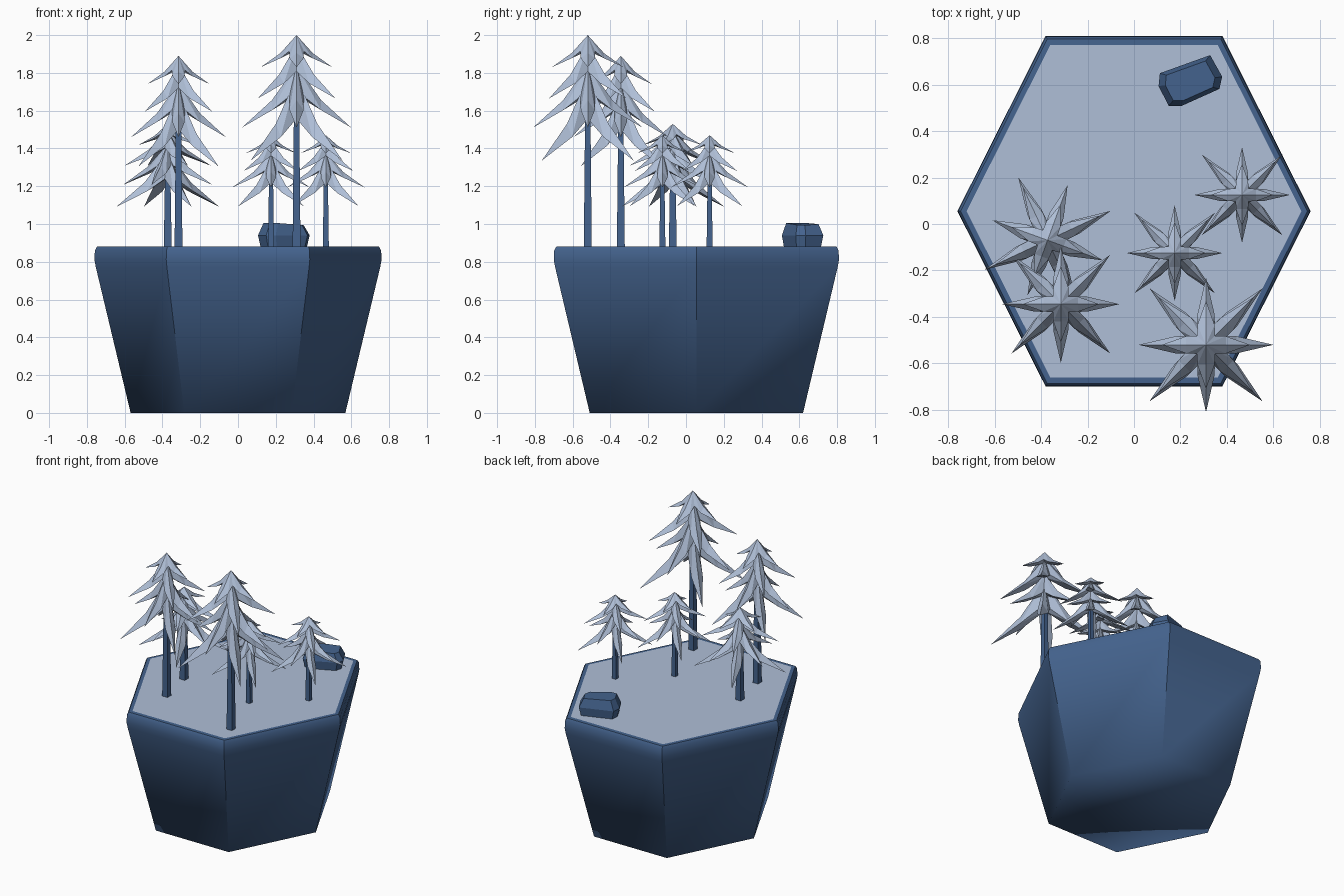
import bpy, bmesh, math
from mathutils import Vector

if "Cube" in bpy.data.objects:
    bpy.data.objects.remove(bpy.data.objects["Cube"])


def material(name, rgb):
    m = bpy.data.materials.new(name)
    m.diffuse_color = (*rgb, 1)
    m.use_nodes = True
    m.node_tree.nodes["Principled BSDF"].inputs["Base Color"].default_value = m.diffuse_color
    return m


BLUE = material("slate_blue", (0.058, 0.125, 0.27))
PALE = material("pale_frost", (0.43, 0.52, 0.68))


def finish(name, bm, *mats):
    bmesh.ops.recalc_face_normals(bm, faces=bm.faces[:])
    me = bpy.data.meshes.new(name)
    bm.to_mesh(me)
    bm.free()
    for m in mats:
        me.materials.append(m)
    ob = bpy.data.objects.new(name, me)
    bpy.context.collection.objects.link(ob)
    return ob


def loft(bm, outline, rings, centre=(0, 0)):
    """Stack scaled copies of an outline: rings of (z, scale); returns rings and caps."""
    n = len(outline)
    vs = [[bm.verts.new((centre[0] + x * s, centre[1] + y * s, z)) for x, y in outline]
          for z, s in rings]
    sides = []
    for a, b in zip(vs, vs[1:]):
        for i in range(n):
            j = (i + 1) % n
            sides.append(bm.faces.new((a[i], a[j], b[j], b[i])))
    bottom = bm.faces.new(vs[0][::-1])
    top = bm.faces.new(vs[-1])
    return vs, sides, bottom, top


# Hexagonal island: blue body with smooth vertical profile, pale top face
bm = bmesh.new()
hexagon = [(0.76, 0), (0.38, 0.755), (-0.38, 0.755), (-0.76, 0), (-0.38, -0.755), (0.38, -0.755)]
rings = [(0, 0.748), (0.77, 0.99), (0.81, 1.0), (0.86, 0.997), (0.88, 0.982), (0.881, 0.948)]
vs, sides, bottom, top = loft(bm, hexagon, rings, (0, 0.055))
for f in sides + [bottom]:
    f.smooth = True
top.material_index = 1
for a, b in zip(vs, vs[1:]):          # corners stay crisp
    for p, q in zip(a, b):
        bm.edges.get((p, q)).smooth = False
for ring in vs[-2:]:                  # rim edges stay crisp
    for i in range(6):
        bm.edges.get((ring[i], ring[i - 1])).smooth = False
finish("island_base", bm, BLUE, PALE)

# Rock: chamfered block turned on the ground
bm = bmesh.new()
c, s = math.cos(math.radians(21)), math.sin(math.radians(21))
plan = [(-0.12, -0.065), (-0.07, -0.085), (0.11, -0.075), (0.14, -0.03), (0.125, 0.075), (-0.105, 0.08), (-0.13, 0.03)]
plan = [(x * c - y * s, x * s + y * c) for x, y in plan]
vs, *_ = loft(bm, plan, [(0.87, 0.88), (0.94, 1.0), (1.005, 0.78)], (0.238, 0.612))
for v in vs[2]:                       # top slopes slightly to the right
    v.co.z -= max(0, v.co.x - 0.27) * 0.15
finish("rock", bm, BLUE)


# One tier of four drooping branches, as (apex z, branch radius, tip z, turn), relative to tree top
TIERS = [(0.0, 0.19, -0.17, 0),
         (-0.05, 0.29, -0.335, 45),
         (-0.16, 0.29, -0.49, 0),
         (-0.22, 0.345, -0.665, 45)]


def add_tier(bm, apex_z, r, tip_z, turn, place):
    drop = apex_z - tip_z

    def pt(rad, side, z, a):
        ca, sa = math.cos(a), math.sin(a)
        return bm.verts.new(place(Vector((rad * ca - side * sa, rad * sa + side * ca, z))))

    apex = pt(0, 0, apex_z, 0)
    under = pt(0, 0, apex_z - 0.48 * drop, 0)
    start = math.radians(turn)
    q = math.pi / 2
    valley = [pt(0.055, 0, apex_z - 0.5 * drop, start + (k + 0.5) * q) for k in range(4)]
    for k in range(4):
        a = start + k * q
        ridge = pt(0.45 * r, 0, apex_z - 0.56 * drop, a)
        belly = pt(0.45 * r, 0, apex_z - 0.72 * drop, a)
        tip = pt(r, 0, tip_z, a)
        for sign, val in ((1, valley[k]), (-1, valley[k - 1])):
            side = pt(0.45 * r, sign * 0.037, apex_z - 0.72 * drop, a)
            for tri in ((apex, ridge, side), (apex, side, val), (ridge, tip, side),
                        (under, val, side), (under, side, belly), (belly, side, tip)):
                bm.faces.new(tri)


# Trees: x, y, top height, width scale, height scale, turn
TREES = [("tall_front", 0.31, -0.52, 2.00, 1.00, 1.00, 0),
         ("tall_left", -0.315, -0.345, 1.89, 0.87, 0.88, 0),
         ("left_back", -0.372, -0.07, 1.53, 0.87, 0.66, -20),
         ("small_middle", 0.175, -0.125, 1.47, 0.71, 0.565, 0),
         ("small_right", 0.465, 0.125, 1.47, 0.71, 0.565, 0)]

for name, x, y, top_z, ws, hs, turn in TREES:
    bm = bmesh.new()

    def place(p):
        return Vector((x + p.x * ws, y + p.y * ws, top_z + p.z * hs))

    for az, r, tz, t in TIERS:
        add_tier(bm, az, r, tz, t + turn, place)
    finish(name + "_tree_foliage", bm, PALE)

    # Tapered square trunk
    bm = bmesh.new()
    w = 0.021 if ws > 0.8 else 0.016
    square = [(w, -w), (w, w), (-w, w), (-w, -w)]
    loft(bm, square, [(0.87, 1.0), (top_z - 0.25 * hs, 0.6)], (x, y))
    finish(name + "_tree_trunk", bm, BLUE)
